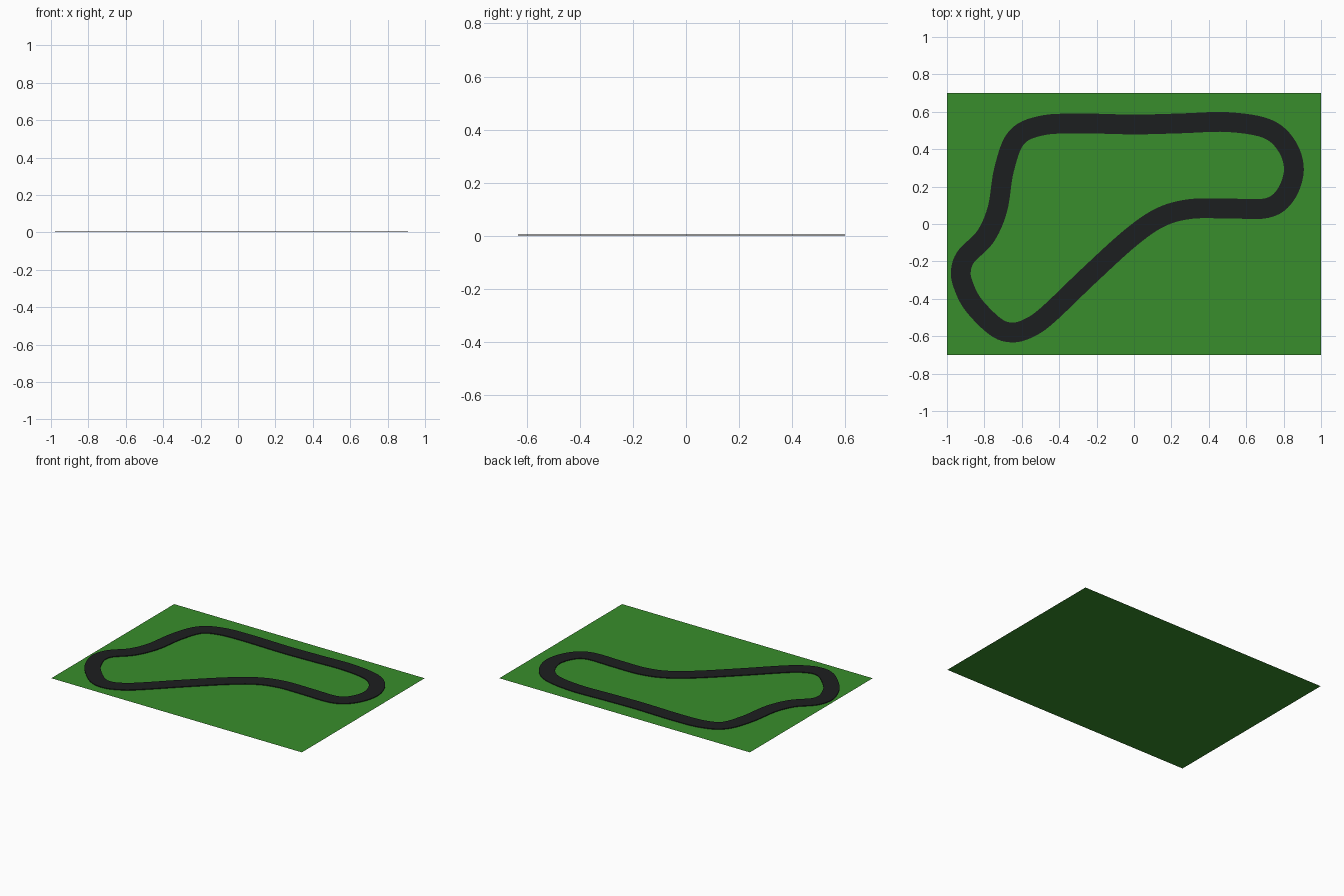
import bpy, bmesh
from mathutils import Vector

if "Cube" in bpy.data.objects:
    bpy.data.objects.remove(bpy.data.objects["Cube"])


def material(name, color):
    m = bpy.data.materials.new(name)
    m.diffuse_color = (*color, 1)
    m.use_nodes = True
    m.node_tree.nodes["Principled BSDF"].inputs["Base Color"].default_value = m.diffuse_color
    return m


def add_object(name, bm, mat):
    me = bpy.data.meshes.new(name)
    bm.to_mesh(me)
    bm.free()
    ob = bpy.data.objects.new(name, me)
    bpy.context.collection.objects.link(ob)
    me.materials.append(mat)
    return ob


# grass: flat rectangular sheet
bm = bmesh.new()
bm.faces.new([bm.verts.new((x, y, 0)) for x, y in
              ((-1, -.7), (1, -.7), (1, .7), (-1, .7))])
add_object("grass_field", bm, material("grass", (0.04, 0.27, 0.025)))

# centre line of the circuit, clockwise from the top straight
PATH = [(-.5, .525), (-.3, .538), (0, .532), (.25, .538), (.5, .545),
        (.71, .51), (.815, .42), (.855, .29), (.81, .155), (.71, .085),
        (.5, .083), (.3, .08), (.14, .035), (-.02, -.075), (-.24, -.275),
        (-.46, -.485), (-.56, -.555), (-.65, -.58), (-.74, -.55), (-.86, -.43),
        (-.915, -.32), (-.925, -.245), (-.895, -.17), (-.795, -.068),
        (-.73, .08), (-.695, .29), (-.63, .46)]
HALF_WIDTH, BOTTOM, TOP, STEPS = .053, .001, .006, 6


def spline(pts, steps):
    """Closed Catmull-Rom curve through the points."""
    n, out = len(pts), []
    for i in range(n):
        a, b, c, d = (Vector(pts[(i + k) % n]) for k in (-1, 0, 1, 2))
        for s in range(steps):
            t = s / steps
            out.append(.5 * (2 * b + (c - a) * t + (2 * a - 5 * b + 4 * c - d) * t**2
                             + (3 * b - a - 3 * c + d) * t**3))
    return out


# road: thin rectangular section swept round the centre line
bm = bmesh.new()
line = spline(PATH, STEPS)
n = len(line)
rings = []
for i, p in enumerate(line):
    d = (line[(i + 1) % n] - line[i - 1]).normalized()
    side = Vector((-d.y, d.x)) * HALF_WIDTH
    rings.append([bm.verts.new((*(p + side * s), z)) for s, z in
                  ((1, BOTTOM), (1, TOP), (-1, TOP), (-1, BOTTOM))])
for i in range(n):
    a, b = rings[i], rings[(i + 1) % n]
    for k in range(4):
        j = (k + 1) % 4
        bm.faces.new((a[k], a[j], b[j], b[k]))
bmesh.ops.recalc_face_normals(bm, faces=bm.faces)
add_object("race_track", bm, material("asphalt", (0.012, 0.013, 0.014)))
